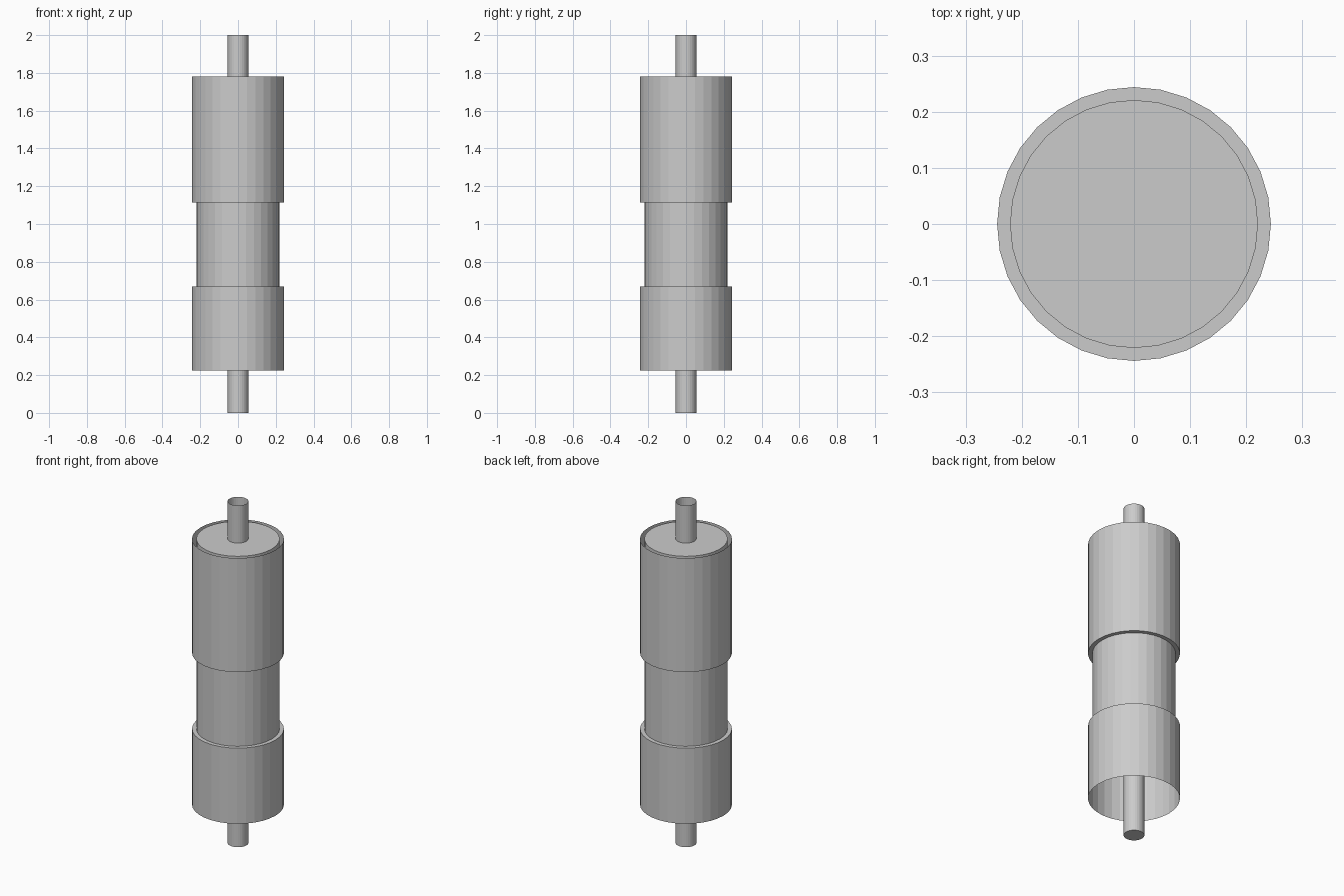
import bpy, bmesh, math

if "Cube" in bpy.data.objects:
    bpy.data.objects.remove(bpy.data.objects["Cube"])

SIDES = 32


def lathe(name, profile, cap_start=False, cap_end=False):
    """Spin a (radius, z) profile around z into a faceted shell."""
    bm = bmesh.new()
    rings = []
    for r, z in profile:
        rings.append([bm.verts.new((r * math.sin(2 * math.pi * i / SIDES),
                                    r * math.cos(2 * math.pi * i / SIDES), z))
                      for i in range(SIDES)])
    for a, b in zip(rings, rings[1:]):
        for i in range(SIDES):
            j = (i + 1) % SIDES
            bm.faces.new((a[i], a[j], b[j], b[i]))
    if cap_start:
        bm.faces.new(rings[0])
    if cap_end:
        bm.faces.new(rings[-1])
    bmesh.ops.recalc_face_normals(bm, faces=bm.faces)
    mesh = bpy.data.meshes.new(name)
    bm.to_mesh(mesh)
    bm.free()
    obj = bpy.data.objects.new(name, mesh)
    bpy.context.collection.objects.link(obj)
    return obj


R_ROD, R_CORE, R_SLEEVE = 0.055, 0.221, 0.244
Z_LOW, Z_LEDGE, Z_UPPER, Z_TOP = 0.225, 0.668, 1.113, 1.78

# Thin central rod, closed below and open above
lathe("rod", [(R_ROD, 0), (R_ROD, 2)], cap_start=True)

# Inner core with its flat top
lathe("core", [(R_CORE, Z_LEDGE), (R_CORE, Z_TOP)], cap_end=True)

# Lower sleeve, open below with a ledge reaching the core
lathe("lower_sleeve", [(R_SLEEVE, Z_LOW), (R_SLEEVE, Z_LEDGE), (R_CORE, Z_LEDGE)])

# Upper sleeve, open above with a ledge reaching the core
lathe("upper_sleeve", [(R_CORE, Z_UPPER), (R_SLEEVE, Z_UPPER), (R_SLEEVE, Z_TOP)])
